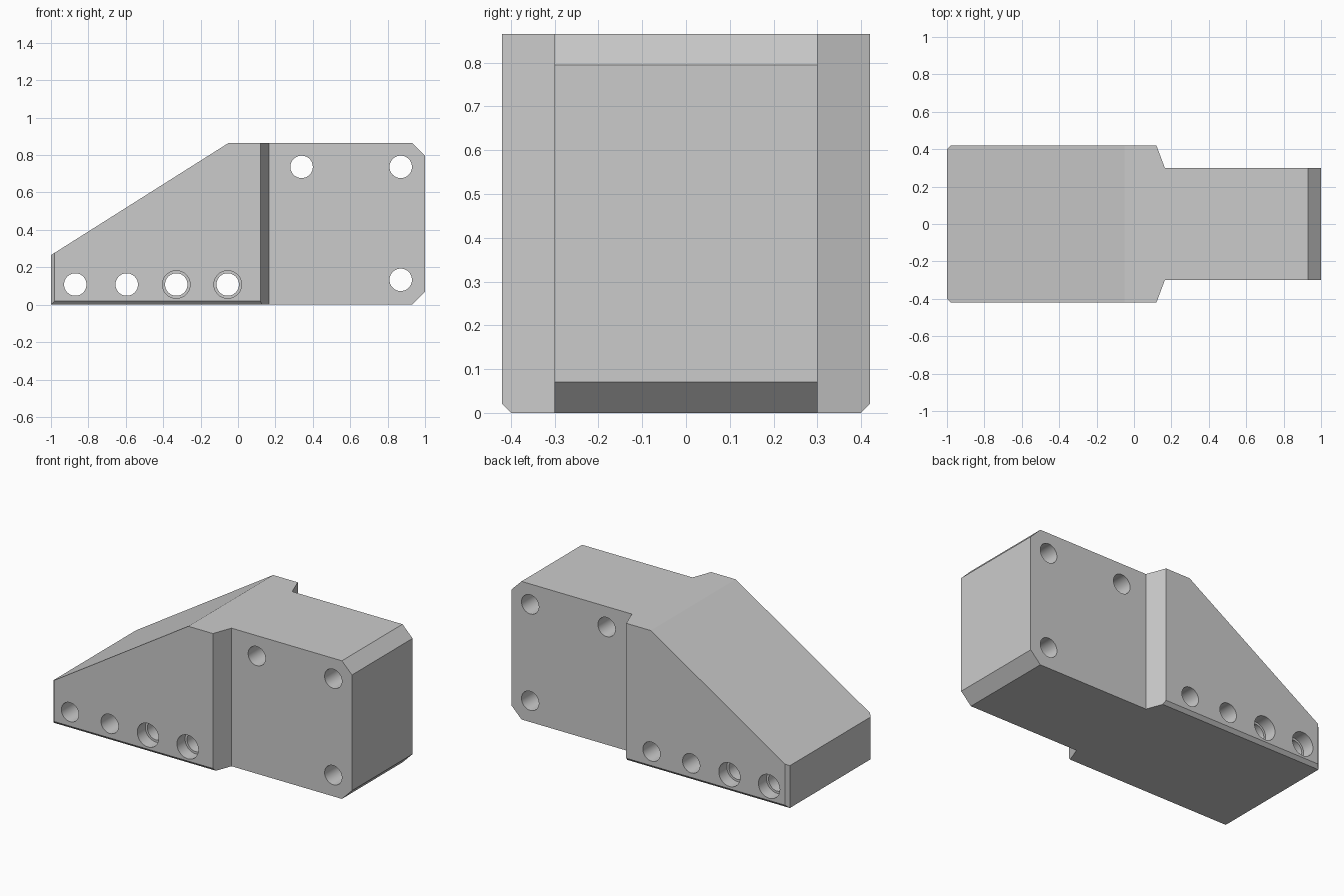
import bpy, bmesh
from math import radians
from mathutils import Matrix, Vector

cube = bpy.data.objects.get("Cube")
if cube:
    bpy.data.objects.remove(cube, do_unlink=True)

HEIGHT = 0.865
WIDE, NARROW = 0.42, 0.30      # half widths of the two body sections
EDGE = 0.02                    # small edge chamfer
CORNER = 0.07                  # large corner chamfer
HOLE_R, BORE_R, BORE_DEPTH = 0.06, 0.074, 0.08

grey = bpy.data.materials.new("light grey")
grey.use_nodes = True
colour = (0.6, 0.6, 0.6, 1)
grey.diffuse_color = colour
grey.node_tree.nodes["Principled BSDF"].inputs["Base Color"].default_value = colour


def to_object(bm, name):
    bmesh.ops.recalc_face_normals(bm, faces=bm.faces)
    mesh = bpy.data.meshes.new(name)
    bm.to_mesh(mesh)
    bm.free()
    mesh.materials.append(grey)
    obj = bpy.data.objects.new(name, mesh)
    bpy.context.collection.objects.link(obj)
    return obj


def slice_off(bm, point, normal):
    """Remove everything on the normal side of a plane and cap the cut."""
    geom = bm.verts[:] + bm.edges[:] + bm.faces[:]
    cut = bmesh.ops.bisect_plane(bm, geom=geom, dist=1e-5, plane_co=point,
                                 plane_no=Vector(normal).normalized(), clear_outer=True)
    edges = [e for e in cut["geom_cut"] if isinstance(e, bmesh.types.BMEdge)]
    bmesh.ops.holes_fill(bm, edges=edges, sides=0)


def cylinder_y(bm, x, z, y0, y1, radius):
    matrix = Matrix.Translation((x, (y0 + y1) / 2, z)) @ Matrix.Rotation(radians(90), 4, "X")
    bmesh.ops.create_cone(bm, cap_ends=True, segments=48, radius1=radius,
                          radius2=radius, depth=abs(y1 - y0), matrix=matrix)


def drill(body, bm, name):
    cutter = to_object(bm, name)
    cutter.hide_render = True
    mod = body.modifiers.new(name, "BOOLEAN")
    mod.operation, mod.solver, mod.object = "DIFFERENCE", "EXACT", cutter
    bpy.context.view_layer.objects.active = body
    bpy.ops.object.modifier_apply(modifier=name)
    bpy.data.objects.remove(cutter, do_unlink=True)


# Body: plan outline pulled upward
half = [(-1, WIDE - EDGE), (-1 + EDGE, WIDE), (0.12, WIDE), (0.165, NARROW), (1, NARROW)]
outline = half + [(x, -y) for x, y in reversed(half)]
bm = bmesh.new()
base = bm.faces.new([bm.verts.new((x, y, 0)) for x, y in outline])
top = bmesh.ops.extrude_face_region(bm, geom=[base])
bmesh.ops.translate(bm, vec=(0, 0, HEIGHT),
                    verts=[v for v in top["geom"] if isinstance(v, bmesh.types.BMVert)])

# Sloped top, end corners and lower side chamfers
slice_off(bm, (-0.05, 0, HEIGHT), (-0.6, 0, 0.95))
slice_off(bm, (1, 0, HEIGHT - CORNER), (1, 0, 1))
slice_off(bm, (1, 0, CORNER), (1, 0, -1))
for side in (-1, 1):
    slice_off(bm, (0, side * WIDE, EDGE), (0, side, -1))
body = to_object(bm, "mounting_block")

# Through holes: low row on the wide part, corners on the narrow part
row_x, row_z = (-0.87, -0.595, -0.33, -0.055), 0.108
bm = bmesh.new()
for x in row_x:
    cylinder_y(bm, x, row_z, -0.6, 0.6, HOLE_R)
for x, z in ((0.34, 0.737), (0.87, 0.737), (0.87, 0.133)):
    cylinder_y(bm, x, z, -0.6, 0.6, HOLE_R)
drill(body, bm, "through_holes")

# Counterbores: outer pair from the back, inner pair from the front
bm = bmesh.new()
for x, side in zip(row_x, (1, 1, -1, -1)):
    cylinder_y(bm, x, row_z, side * (WIDE - BORE_DEPTH), side * 0.6, BORE_R)
drill(body, bm, "counterbores")

# Smooth hole walls, sharp body edges
bpy.ops.object.select_all(action="DESELECT")
body.select_set(True)
bpy.context.view_layer.objects.active = body
bpy.ops.object.shade_smooth_by_angle(angle=radians(20))
